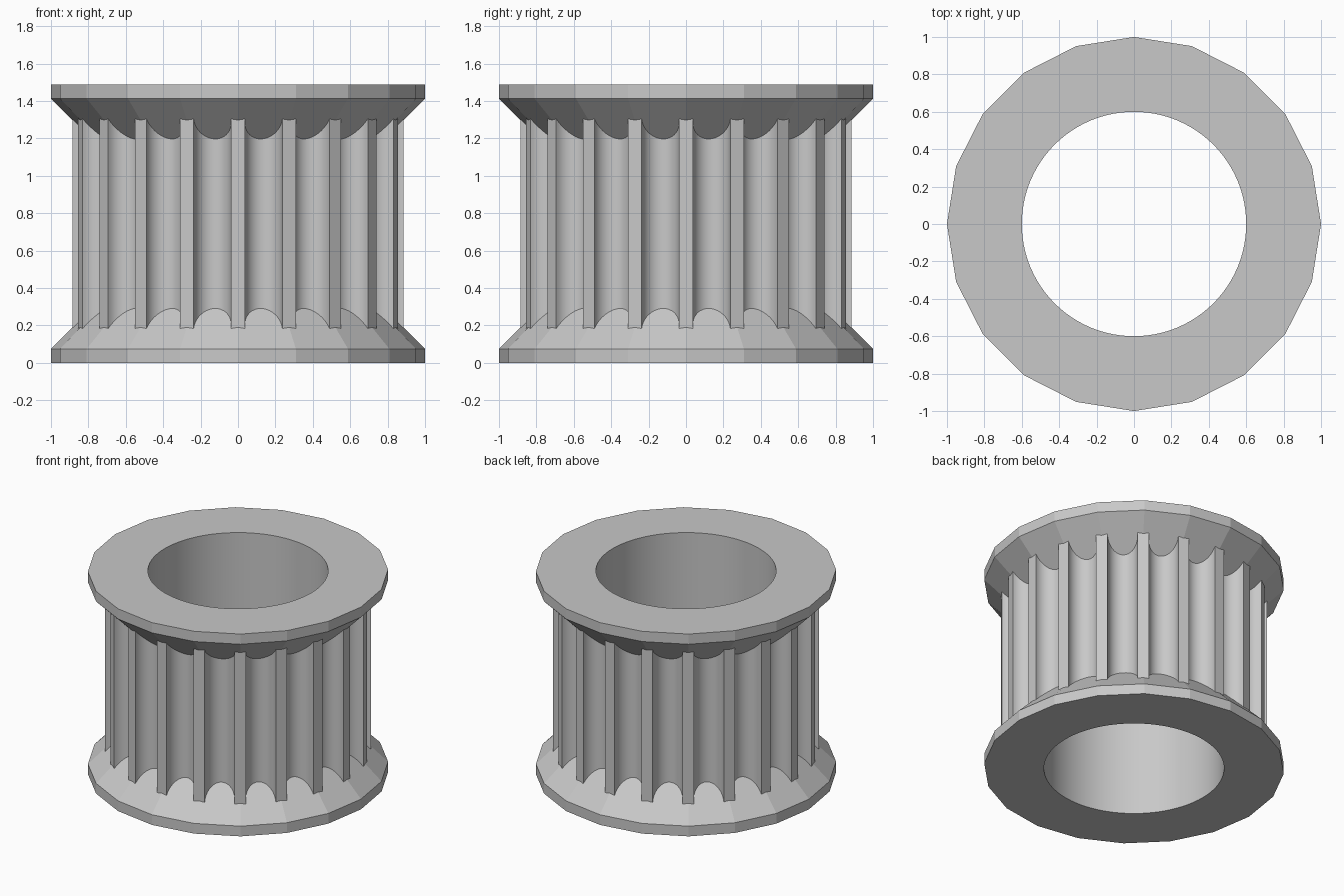
import bpy, bmesh
from math import pi, sin, cos, radians

TEETH = 20
HEIGHT = 1.487
RIM = 0.075          # thickness of the straight flange rim
GROOVE_R = 0.1005    # radius of each round groove
GROOVE_C = 0.8755    # distance of the groove centre from the axis
BORE_R = 0.6

if "Cube" in bpy.data.objects:
    bpy.data.objects.remove(bpy.data.objects["Cube"], do_unlink=True)

metal = bpy.data.materials.new("plain grey")
metal.use_nodes = True
grey = (0.58, 0.58, 0.58, 1)
metal.diffuse_color = grey
metal.node_tree.nodes["Principled BSDF"].inputs["Base Color"].default_value = grey


def loft(name, rings):
    """Closed solid through a stack of rings with equal point counts."""
    bm = bmesh.new()
    loops = [[bm.verts.new(p) for p in ring] for ring in rings]
    n = len(loops[0])
    for low, high in zip(loops, loops[1:]):
        for i in range(n):
            j = (i + 1) % n
            bm.faces.new((low[i], low[j], high[j], high[i]))
    bm.faces.new(loops[0][::-1])
    bm.faces.new(loops[-1])
    bmesh.ops.recalc_face_normals(bm, faces=bm.faces)
    mesh = bpy.data.meshes.new(name)
    bm.to_mesh(mesh)
    bm.free()
    mesh.materials.append(metal)
    ob = bpy.data.objects.new(name, mesh)
    bpy.context.collection.objects.link(ob)
    return ob


def circle(r, z, n):
    return [(r * cos(2 * pi * i / n), r * sin(2 * pi * i / n), z) for i in range(n)]


def gear_outline(z, steps=20):
    """Round grooves between narrow teeth; a tooth sits on each axis."""
    pts = []
    sweep = radians(87)
    for k in range(TEETH):
        a = 2 * pi * (k + 0.5) / TEETH
        for s in range(steps + 1):
            t = -sweep - (2 * pi - 2 * sweep) * s / steps
            u, v = GROOVE_C + GROOVE_R * cos(t), GROOVE_R * sin(t)
            pts.append((u * cos(a) - v * sin(a), u * sin(a) + v * cos(a), z))
    return pts


def flange(name, flip):
    """Faceted rim with a 45 degree cone leading to the teeth."""
    profile = [(1, 0), (1, RIM), (0.7, RIM + 0.3)]
    rings = [circle(r, HEIGHT - z if flip else z, TEETH) for r, z in profile]
    return loft(name, rings)


# Toothed drum, its two flanges and the bore tool
pulley = loft("toothed_pulley", [gear_outline(0.1), gear_outline(HEIGHT - 0.1)])
parts = [
    (flange("bottom_flange", False), 'UNION'),
    (flange("top_flange", True), 'UNION'),
    (loft("bore_cutter", [circle(BORE_R, -0.2, 96), circle(BORE_R, HEIGHT + 0.2, 96)]),
     'DIFFERENCE'),
]

# Merge the parts into one clean solid
bpy.ops.object.select_all(action='DESELECT')
bpy.context.view_layer.objects.active = pulley
pulley.select_set(True)
for part, operation in parts:
    mod = pulley.modifiers.new(part.name, 'BOOLEAN')
    mod.operation = operation
    mod.solver = 'EXACT'
    mod.object = part
    bpy.ops.object.modifier_apply(modifier=mod.name)
    bpy.data.objects.remove(part, do_unlink=True)

# Smooth bore and grooves, flat flange facets
bpy.ops.object.shade_smooth_by_angle(angle=radians(12))
